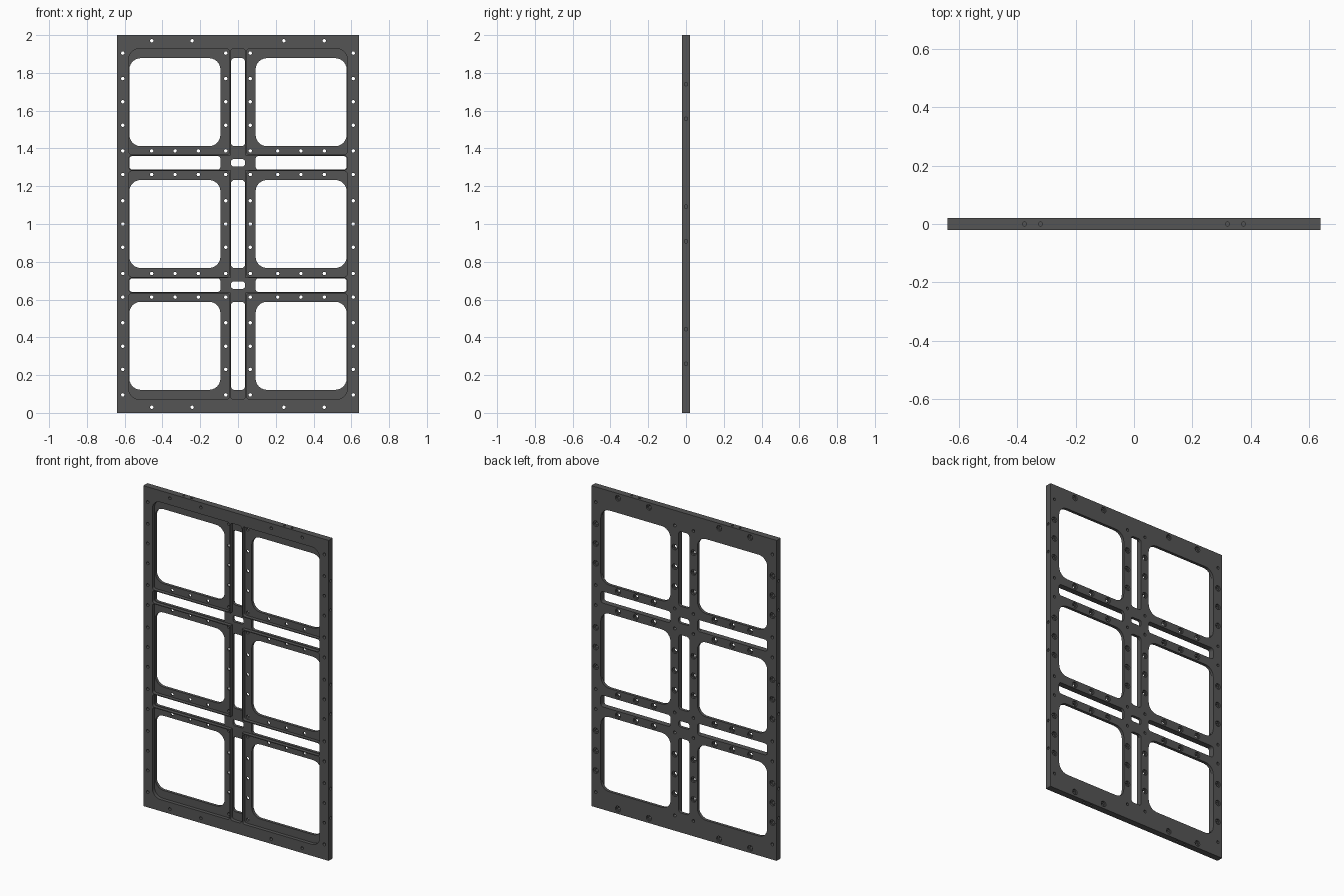
import bpy, bmesh, math

if "Cube" in bpy.data.objects:
    bpy.data.objects.remove(bpy.data.objects["Cube"])

FRONT, BACK = -0.02, 0.02
FLOOR = 0.002                     # depth of the front pockets


def rounded(x0, x1, z0, z1, r, seg=6):
    """Rounded rectangle; r is one radius or (bl, br, tr, tl)."""
    rs = r if isinstance(r, tuple) else (r,) * 4
    pts = []
    for i, (cx, cz, sx, sz) in enumerate(((x0, z0, 1, 1), (x1, z0, -1, 1),
                                          (x1, z1, -1, -1), (x0, z1, 1, -1))):
        for k in range(seg + 1):
            a = math.pi + i * math.pi / 2 + k * math.pi / 2 / seg
            pts.append((cx + rs[i] * (sx + math.cos(a)), cz + rs[i] * (sz + math.sin(a))))
    return pts


def circle(x, z, r, n=16):
    return [(x + r * math.cos(2 * math.pi * k / n), z + r * math.sin(2 * math.pi * k / n))
            for k in range(n)]


def prism_object(name, prisms):
    """Each prism: (2D outline, start, end, axis of extrusion)."""
    bm = bmesh.new()
    for pts, a, b, axis in prisms:
        def place(p, t):
            return {'x': (t, p[0], p[1]), 'y': (p[0], t, p[1]), 'z': (p[0], p[1], t)}[axis]
        lo = [bm.verts.new(place(p, a)) for p in pts]
        hi = [bm.verts.new(place(p, b)) for p in pts]
        bm.faces.new(lo)
        bm.faces.new(hi[::-1])
        for i in range(len(pts)):
            j = (i + 1) % len(pts)
            bm.faces.new((lo[j], lo[i], hi[i], hi[j]))
    bmesh.ops.recalc_face_normals(bm, faces=bm.faces)
    me = bpy.data.meshes.new(name)
    bm.to_mesh(me)
    bm.free()
    ob = bpy.data.objects.new(name, me)
    bpy.context.collection.objects.link(ob)
    return ob


def mirror_x(pts):
    return [(-x, z) for x, z in pts]


def both(outlines, a, b):
    return [(p, a, b, 'y') for o in outlines for p in (o, mirror_x(o))]


# Base plate
plate = prism_object("window_frame_plate",
                     [([(-0.64, 0), (0.64, 0), (0.64, 2), (-0.64, 2)], FRONT, BACK, 'y')])

# Window openings and through slots
spans = ((0.122, 0.588), (0.767, 1.233), (1.412, 1.878))
bars = (0.676, 1.324)
windows = [rounded(-0.575, -0.093, a, b, 0.06) for a, b in spans]
windows += [rounded(-0.575, -0.093, c - 0.036, c + 0.036, 0.016) for c in bars]
through = both(windows, -0.1, 0.1)
through += [(rounded(-0.037, 0.037, a, b, 0.018), -0.1, 0.1, 'y') for a, b in spans]
through += [(rounded(-0.037, 0.037, c - 0.019, c + 0.019, 0.013), -0.1, 0.1, 'y') for c in bars]

# Screw holes: small plain ones at corners, counterbored ones between
small_z = [0.095, 0.613, 0.738, 1.262, 1.387, 1.905]
big_z = [0.23, 0.353, 0.477, 0.877, 1.0, 1.123, 1.523, 1.647, 1.77]
small = [(x, z) for x in (-0.61, -0.065) for z in small_z]
big = [(x, z) for x in (-0.61, -0.065) for z in big_z]
big += [(x, z) for x in (-0.457, -0.333, -0.21) for z in small_z[1:5]]
big += [(x, z) for x in (-0.457, -0.243) for z in (0.03, 1.97)]
through += both([circle(x, z, 0.009) for x, z in small + big], -0.1, 0.1)
bores = both([circle(x, z, 0.0175) for x, z in big], 0.01, 0.1)

# Front pockets around each window, leaving thin ribs beside the channels
S, L = 0.015, 0.055
pockets = both([rounded(-0.578, -0.046, 0.072, 0.632, (L, S, S, S)),
                rounded(-0.578, -0.046, 0.720, 1.280, S),
                rounded(-0.578, -0.046, 1.368, 1.928, (S, S, S, L))], -0.1, FLOOR)
pockets.append((rounded(-0.04, 0.04, 0.072, 1.928, 0.018), -0.1, FLOOR, 'y'))
channels = [(rounded(-0.578, 0.578, c - 0.039, c + 0.039, 0.016), -0.1, FLOOR, 'y') for c in bars]

# Blind holes in the edges
edge = []
for z in (0.26, 0.443, 0.908, 1.092, 1.557, 1.74):
    edge += [(circle(0, z, 0.009), s * 0.62, s * 0.7, 'x') for s in (-1, 1)]
for x in (-0.375, -0.32, 0.32, 0.375):
    edge += [(circle(x, 0, 0.007), a, b, 'z') for a, b in ((1.985, 2.1), (-0.1, 0.015))]

# Cut everything out of the plate
bpy.context.view_layer.objects.active = plate
plate.select_set(True)
for name, prisms in (("through", through), ("pockets", pockets), ("channels", channels),
                     ("bores", bores), ("edge_holes", edge)):
    cutter = prism_object(name + "_cutter", prisms)
    cutter.hide_render = True
    mod = plate.modifiers.new(name, 'BOOLEAN')
    mod.operation = 'DIFFERENCE'
    mod.solver = 'EXACT'
    mod.object = cutter
    bpy.ops.object.modifier_apply(modifier=mod.name)
    bpy.data.objects.remove(cutter)

# Dark grey finish
mat = bpy.data.materials.new("dark_grey")
mat.diffuse_color = (0.09, 0.09, 0.09, 1)
mat.use_nodes = True
mat.node_tree.nodes["Principled BSDF"].inputs["Base Color"].default_value = mat.diffuse_color
plate.data.materials.clear()
plate.data.materials.append(mat)
bpy.ops.object.shade_smooth_by_angle(angle=math.radians(30))
